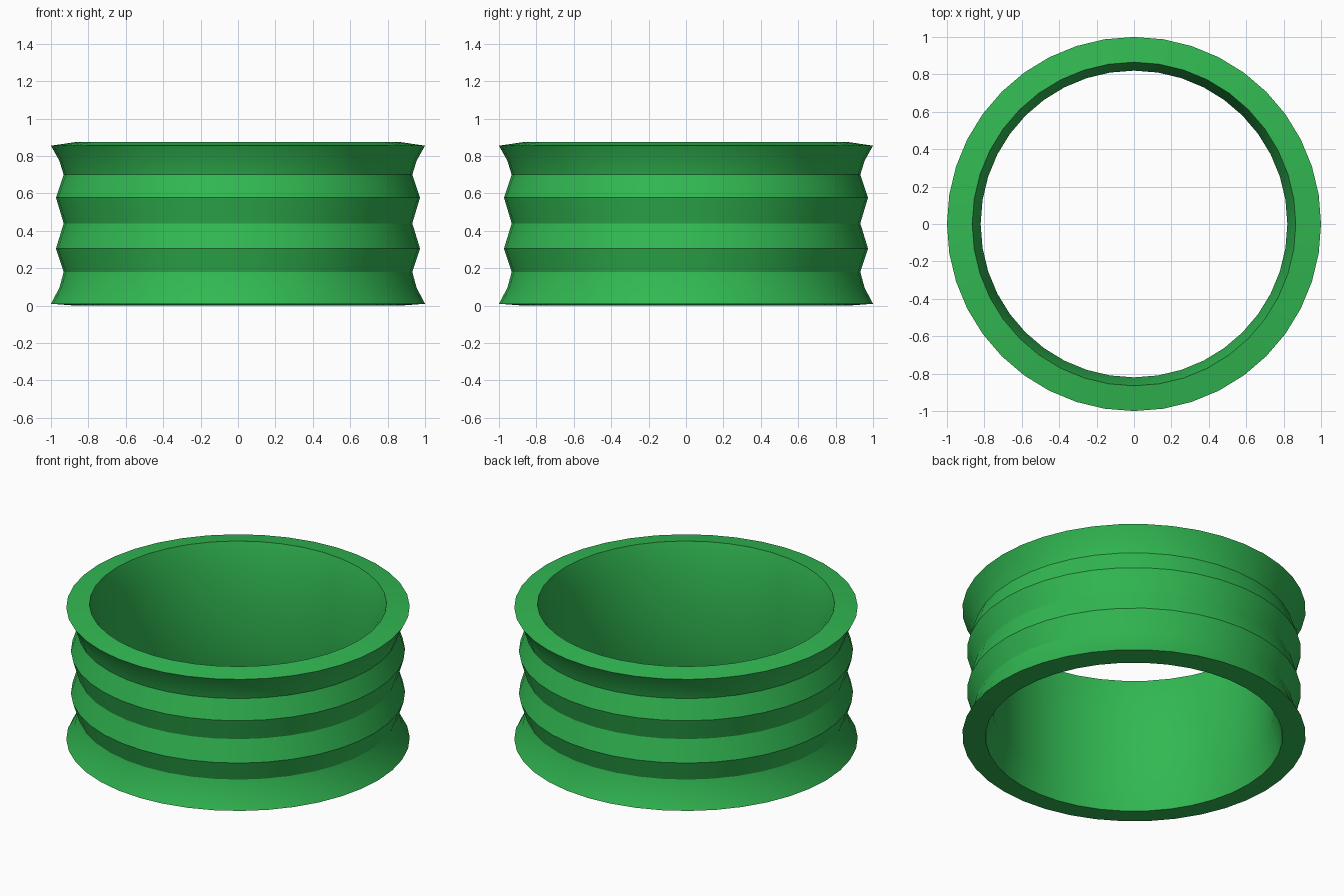
import bpy, bmesh, math

if "Cube" in bpy.data.objects:
    bpy.data.objects.remove(bpy.data.objects["Cube"])

SEGMENTS = 40

# Closed cross-section as (radius, height)
profile = [
    (1.0, 0.01), (0.955, 0.095), (0.932, 0.18),    # lower flare
    (0.973, 0.305), (0.932, 0.44), (0.973, 0.577), # two outer ridges
    (0.932, 0.70), (0.955, 0.775), (1.0, 0.855),   # upper flare
    (0.865, 0.875),                                # top rim
    (0.82, 0.70), (0.82, 0.175),                   # inner wall
    (0.865, 0.0),                                  # bottom rim
]

green = bpy.data.materials.new("green")
green.diffuse_color = (0.031, 0.48, 0.084, 1)
green.use_nodes = True
green.node_tree.nodes["Principled BSDF"].inputs["Base Color"].default_value = green.diffuse_color

# Spin the section around the vertical axis
bm = bmesh.new()
rings = []
for i in range(SEGMENTS):
    a = 2 * math.pi * i / SEGMENTS
    rings.append([bm.verts.new((r * math.cos(a), r * math.sin(a), z)) for r, z in profile])
for i, ring in enumerate(rings):
    following = rings[(i + 1) % SEGMENTS]
    for j in range(len(profile)):
        k = (j + 1) % len(profile)
        bm.faces.new((ring[j], following[j], following[k], ring[k]))
bmesh.ops.recalc_face_normals(bm, faces=bm.faces)

mesh = bpy.data.meshes.new("ridged_ring")
bm.to_mesh(mesh)
bm.free()
mesh.materials.append(green)
ring_object = bpy.data.objects.new("ridged_ring", mesh)
bpy.context.collection.objects.link(ring_object)

# Smooth around the ring, crisp at ridges and rims
bpy.context.view_layer.objects.active = ring_object
ring_object.select_set(True)
bpy.ops.object.shade_smooth_by_angle(angle=math.radians(28))
